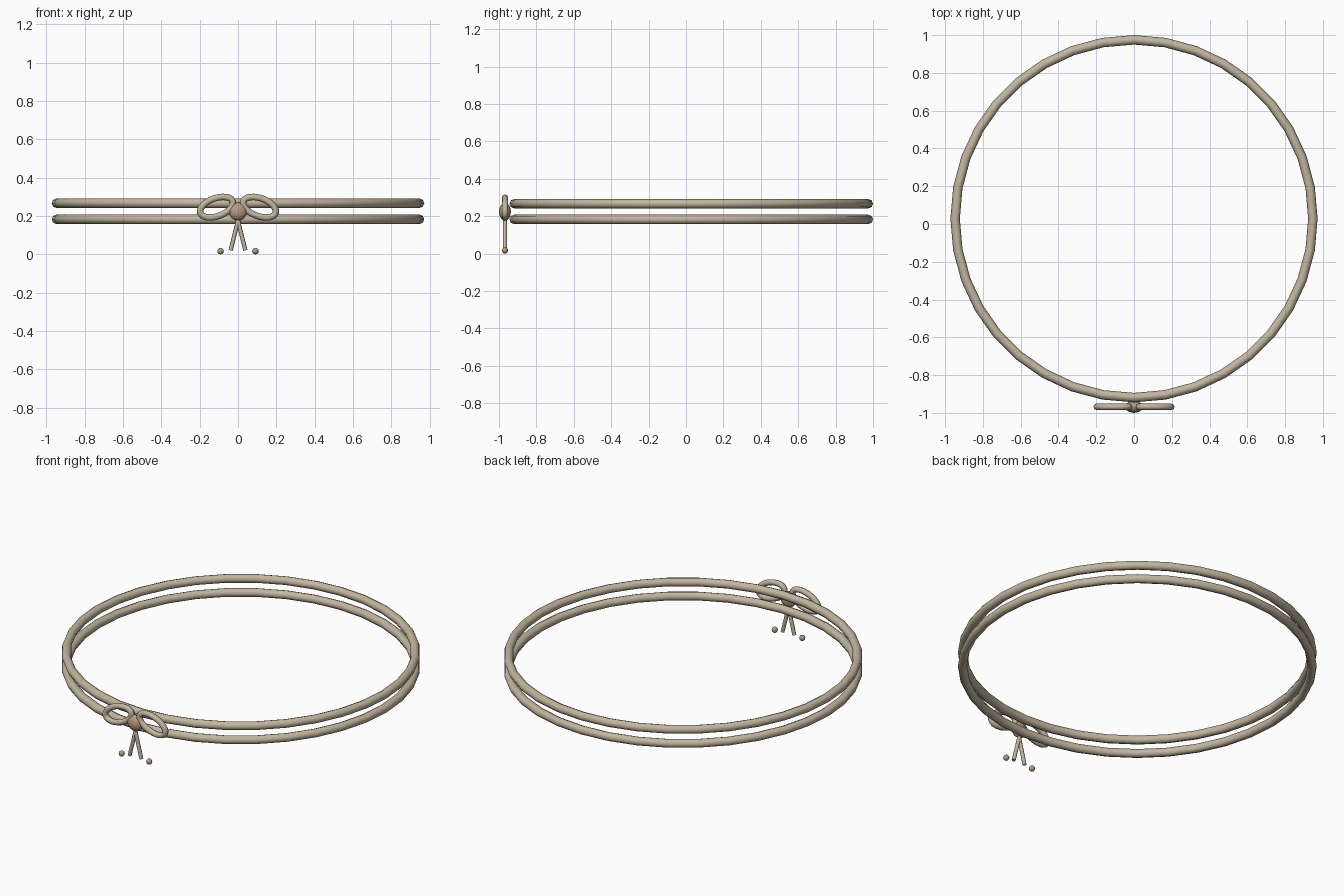
import bpy, math
from mathutils import Vector

if "Cube" in bpy.data.objects:
    bpy.data.objects.remove(bpy.data.objects["Cube"])


def material(name, rgb):
    m = bpy.data.materials.new(name)
    m.diffuse_color = (*rgb, 1)
    m.use_nodes = True
    m.node_tree.nodes["Principled BSDF"].inputs["Base Color"].default_value = m.diffuse_color
    return m


GOLD = material("pale champagne", (0.54, 0.47, 0.345))
ROSE = material("warm bronze", (0.47, 0.33, 0.22))
BOW_Y = -0.968


def finish(obj, name, mat):
    obj.name = name
    obj.data.materials.append(mat)
    for p in obj.data.polygons:
        p.use_smooth = True
    return obj


def ball(name, loc, scale, mat, seg, rings):
    bpy.ops.mesh.primitive_uv_sphere_add(segments=seg, ring_count=rings, radius=1, location=loc)
    obj = bpy.context.object
    obj.scale = scale
    return finish(obj, name, mat)


def bow_loop(name, side, a=0.090, b=0.047, r=0.017, tilt=20, n=24, m=8):
    # Round tube swept along a tilted ellipse
    t = math.radians(tilt)
    verts, faces = [], []
    for i in range(n):
        u = 2 * math.pi * i / n
        centre = Vector((a * math.cos(u), 0, b * math.sin(u)))
        out = Vector((b * math.cos(u), 0, a * math.sin(u))).normalized()
        for j in range(m):
            v = 2 * math.pi * j / m
            p = centre + out * r * math.cos(v) + Vector((0, r * math.sin(v), 0))
            x = p.x * math.cos(t) + p.z * math.sin(t)
            z = -p.x * math.sin(t) + p.z * math.cos(t)
            verts.append((side * (0.112 + x), BOW_Y + p.y, 0.246 + z))
            quad = [i * m + j, i * m + (j + 1) % m,
                    (i + 1) % n * m + (j + 1) % m, (i + 1) % n * m + j]
            faces.append(quad if side < 0 else quad[::-1])
    mesh = bpy.data.meshes.new(name)
    mesh.from_pydata(verts, [], faces)
    obj = bpy.data.objects.new(name, mesh)
    bpy.context.collection.objects.link(obj)
    return finish(obj, name, GOLD)


# Two stacked bands
for name, z in (("lower_band", 0.183), ("upper_band", 0.267)):
    bpy.ops.mesh.primitive_torus_add(major_segments=36, minor_segments=8, major_radius=0.947,
                                     minor_radius=0.025, location=(0, 0.028, z))
    finish(bpy.context.object, name, GOLD)

# Bow knot
ball("bow_knot", (0, BOW_Y, 0.224), (0.048, 0.032, 0.047), ROSE, 12, 8)

# Bow loops, ribbon tails and hanging beads
for label, s in (("left", -1), ("right", 1)):
    bow_loop(label + "_bow_loop", s)
    bpy.ops.mesh.primitive_cylinder_add(vertices=8, radius=0.011, depth=0.17,
                                        location=(s * 0.018, BOW_Y, 0.103),
                                        rotation=(0, -s * math.radians(14), 0))
    finish(bpy.context.object, label + "_ribbon_tail", GOLD)
    bpy.ops.object.shade_smooth_by_angle(angle=math.radians(50))
    ball(label + "_bead", (s * 0.091, BOW_Y, 0.017), (0.017,) * 3, ROSE, 8, 6)
